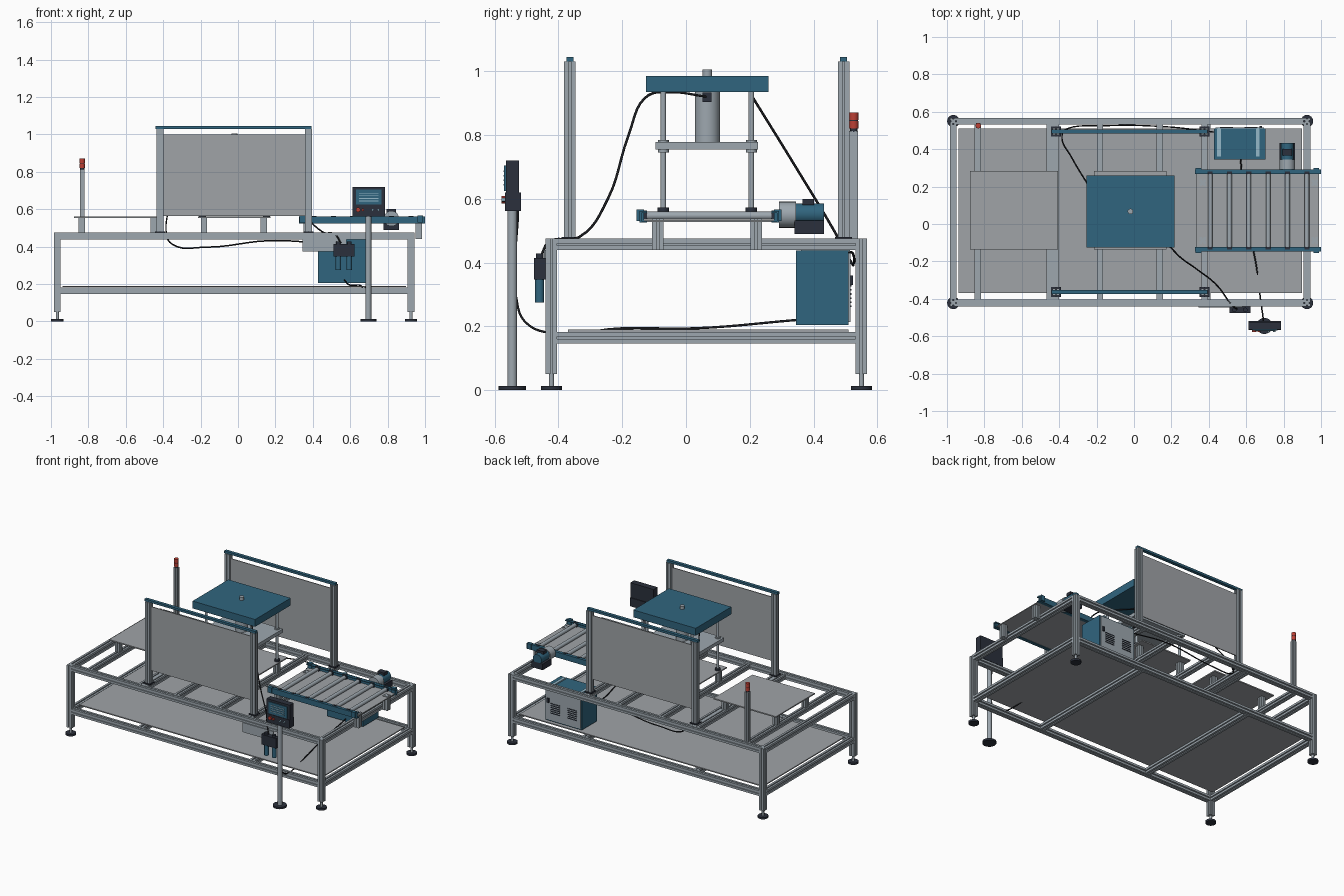
import bpy, bmesh
from math import pi
from mathutils import Vector

cube = bpy.data.objects.get("Cube")
if cube:
    bpy.data.objects.remove(cube, do_unlink=True)


def material(name, r, g, b):
    m = bpy.data.materials.new(name)
    m.use_nodes = True
    m.diffuse_color = (r, g, b, 1)
    m.node_tree.nodes["Principled BSDF"].inputs["Base Color"].default_value = (r, g, b, 1)
    return m


ALU = material("aluminium grey", .34, .39, .43)
SHEET = material("sheet grey", .35, .37, .39)
BLUE = material("steel blue", .03, .13, .21)
DARK = material("dark slate", .024, .03, .045)
BLACK = material("cable black", .012, .013, .016)
RED = material("signal red", .5, .05, .035)
PALE = material("pale blue", .3, .48, .58)


def finish(name, bm, mat, smooth=False):
    bmesh.ops.recalc_face_normals(bm, faces=bm.faces)
    me = bpy.data.meshes.new(name)
    bm.to_mesh(me)
    bm.free()
    me.materials.append(mat)
    ob = bpy.data.objects.new(name, me)
    bpy.context.collection.objects.link(ob)
    if smooth:
        bpy.ops.object.select_all(action='DESELECT')
        ob.select_set(True)
        bpy.context.view_layer.objects.active = ob
        bpy.ops.object.shade_smooth_by_angle()
    return ob


def box(name, x, y, z, mat):
    """Box from (low, high) ranges."""
    bm = bmesh.new()
    bmesh.ops.create_cube(bm, size=1)
    for v in bm.verts:
        v.co = [(r[0] + r[1]) / 2 + c * (r[1] - r[0]) for r, c in zip((x, y, z), v.co)]
    return finish(name, bm, mat)


def rod(name, a, b, r, mat, sides=24):
    """Cylinder between two points."""
    a, b = Vector(a), Vector(b)
    bm = bmesh.new()
    bmesh.ops.create_cone(bm, cap_ends=True, segments=sides, radius1=r, radius2=r, depth=(b - a).length)
    turn = (b - a).to_track_quat('Z', 'Y')
    for v in bm.verts:
        v.co = turn @ v.co + (a + b) / 2
    return finish(name, bm, mat, True)


def bar(name, a, b, size=.036):
    """Slotted aluminium extrusion between two points."""
    a, b = Vector(a), Vector(b)
    d = (b - a).normalized()
    u = Vector((0, 0, 1)) if abs(d.z) < .5 else Vector((1, 0, 0))
    w = d.cross(u)
    ring = []
    for k in range(4):
        for p, q in ((-1, -1), (-.2, -1), (-.2, -.65), (.2, -.65), (.2, -1)):
            for _ in range(k):
                p, q = -q, p
            ring.append((u * p + w * q) * size / 2)
    bm = bmesh.new()
    face = bm.faces.new([bm.verts.new(a + o) for o in ring])
    ext = bmesh.ops.extrude_face_region(bm, geom=[face])["geom"]
    bmesh.ops.translate(bm, verts=[g for g in ext if isinstance(g, bmesh.types.BMVert)], vec=b - a)
    bm.faces.ensure_lookup_table()
    if len([f for f in bm.faces if len(f.verts) > 4]) < 2:
        bm.faces.new(list(bm.verts)[:len(ring)])
    return finish(name, bm, ALU)


def cable(name, pts):
    cu = bpy.data.curves.new(name, 'CURVE')
    cu.dimensions = '3D'
    cu.bevel_depth = .004
    cu.bevel_resolution = 1
    cu.resolution_u = 6
    sp = cu.splines.new('BEZIER')
    sp.bezier_points.add(len(pts) - 1)
    for bp, p in zip(sp.bezier_points, pts):
        bp.co = p
        bp.handle_left_type = bp.handle_right_type = 'AUTO'
    cu.materials.append(BLACK)
    bpy.context.collection.objects.link(bpy.data.objects.new(name, cu))


X0, X1, Y0, Y1 = -.966, .925, -.422, .55
TOP, LOW = .457, .164

# Frame legs, feet and rails
for x in (X0, X1):
    for y in (Y0, Y1):
        bar("frame_leg", (x, y, .05), (x, y, .475))
        rod("foot_stem", (x, y, .01), (x, y, .052), .008, ALU)
        rod("foot_pad", (x, y, 0), (x, y, .013), .033, DARK)
    for z in (TOP, LOW):
        bar("end_rail", (x, Y0 + .018, z), (x, Y1 - .018, z))
for y in (Y0, Y1):
    for z in (TOP, LOW):
        bar("long_rail", (X0 + .018, y, z), (X1 - .018, y, z))
for x in (-.835, -.45, -.417, -.182, .138, .377):
    bar("top_crossbar", (x, Y0 + .018, TOP), (x, Y1 - .018, TOP), .033)
for x in (-.45, .39):
    bar("lower_crossbar", (x, Y0 + .018, LOW), (x, Y1 - .018, LOW))
box("lower_shelf", (-.937, .897), (-.37, .51), (.183, .19), SHEET)

# Guard screens on both sides
for y in (-.364, .494):
    for x in (-.417, .377):
        bar("guard_post", (x, y, .475), (x, y, 1.03))
        box("post_base", (x - .026, x + .026), (y - .026, y + .026), (.474, .48), DARK)
    box("guard_panel", (-.4, .36), (y - .003, y + .003), (.565, 1.0), SHEET)
    box("guard_cap", (-.442, .394), (y - .011, y + .011), (1.03, 1.045), BLUE)

# Infeed table and press bed
for name, x, legs in (("infeed_table", (-.877, -.406), (-.835, -.45)),
                      ("press_bed", (-.213, .175), (-.182, .138))):
    box(name, x, (-.135, .284), (.552, .56), SHEET)
    for lx in legs:
        for ly in (-.09, .22):
            bar(name + "_leg", (lx, ly, .475), (lx, ly, .552), .033)

# Press
PX, PY = -.019, .067
for x in (-.19, .152):
    for y in (-.071, .205):
        rod("guide_column", (x, y, .56), (x, y, .935), .009, ALU)
        rod("column_base", (x, y, .56), (x, y, .572), .018, DARK)
        rod("guide_bush", (x, y, .745), (x, y, .785), .017, ALU)
box("moving_plate", (-.22, .182), (-.096, .225), (.754, .778), ALU)
box("press_head", (-.254, .217), (-.126, .258), (.935, .985), BLUE)
rod("press_cylinder", (PX, PY, .778), (PX, PY, .935), .039, ALU, 32)
rod("press_rod", (PX, PY, .985), (PX, PY, 1.006), .015, ALU)
box("press_sensor", (.018, .045), (.052, .08), (.903, .933), DARK)

# Roller conveyor
for y, s in ((-.143, -1), (.288, 1)):
    box("conveyor_side", (.325, 1.0), (y - .003, y + .003), (.525, .562), BLUE)
    for z in (.525, .556):
        inner = sorted((y, y - s * .02))
        box("conveyor_flange", (.325, 1.0), inner, (z, z + .005), BLUE)
    for x in (.367, .967):
        ly = y + .055 if s < 0 else y - .068
        bar("conveyor_leg", (x, ly, .44), (x, ly, .538))
    for x in (.345, .975):
        box("side_bracket", (x - .015, x + .015), (y - .012, y + .012), (.53, .567), BLUE)
box("conveyor_bed", (.335, .99), (-.14, .285), (.528, .533), SHEET)
for i in range(6):
    x = .407 + i * .1035
    rod("roller", (x, -.138, .547), (x, .283, .547), .0125, ALU)
    for y in (-.135, .268):
        box("roller_bearing", (x - .014, x + .014), (y, y + .012), (.535, .563), DARK)

# Conveyor drive motor
rod("gearbox", (.82, .291, .55), (.82, .345, .55), .041, ALU)
rod("motor_body", (.82, .345, .553), (.82, .432, .553), .033, BLUE)
box("motor_terminal", (.795, .845), (.365, .402), (.58, .6), DARK)
box("motor_mount", (.778, .862), (.34, .432), (.49, .532), DARK)

# Control cabinet with back door, vents and hangers
box("cabinet", (.428, .703), (.345, .51), (.205, .438), BLUE)
box("cabinet_door", (.436, .695), (.51, .516), (.213, .43), ALU)
for i in range(6):
    z = .26 + i * .013
    for x in (.46, .59):
        box("cabinet_vent", (x, x + .07), (.514, .519), (z, z + .005), DARK)
box("cabinet_lock", (.67, .685), (.514, .523), (.33, .36), DARK)
for x in (.455, .662):
    box("cabinet_hanger", (x - .01, x + .01), (.36, .515), (.436, .446), PALE)

# Air service unit on the front rail
box("service_plate", (.345, .58), (-.446, -.439), (.375, .44), ALU)
box("service_block", (.51, .622), (-.477, -.44), (.347, .415), DARK)
for x in (.537, .595):
    rod("service_bowl", (x, -.459, .275), (x, -.459, .347), .0145, BLUE)
    rod("service_knob", (x, -.459, .415), (x, -.459, .428), .012, DARK)

# Operator stand
SX, SY = .697, -.545
rod("stand_base", (SX, SY, 0), (SX, SY, .013), .043, DARK, 32)
rod("stand_pole", (SX, SY, .01), (SX, SY, .58), .0155, ALU)
box("console", (.611, .786), (-.565, -.523), (.62, .72), DARK)
box("console_base", (.611, .786), (-.568, -.518), (.562, .62), DARK)
box("console_screen", (.63, .768), (-.57, -.564), (.625, .705), BLUE)
for i in range(4):
    z = .642 + i * .014
    box("screen_line", (.648, .75), (-.573, -.569), (z, z + .004), PALE)
for x, r, mat in ((.642, .012, RED), (.668, .007, RED), (.72, .006, PALE), (.75, .006, PALE)):
    rod("push_button", (x, -.578, .597), (x, -.566, .597), r, mat)

# Signal tower
bar("signal_pole", (-.833, .526, .475), (-.833, .526, .812), .026)
rod("signal_neck", (-.833, .526, .81), (-.833, .526, .82), .011, DARK)
for z in (.82, .847):
    rod("signal_lamp", (-.833, .526, z), (-.833, .526, z + .024), .0145, RED)
rod("signal_band", (-.833, .526, .843), (-.833, .526, .848), .013, DARK)

# Cables
cable("press_cable", [(-.24, .2, .933), (-.33, .35, .69), (-.385, .47, .49), (-.355, .51, .415),
                      (-.17, .525, .397), (.17, .52, .432), (.44, .49, .42)])
cable("sensor_cable", [(.04, .066, .92), (.12, -.05, .934), (.2, -.13, .915), (.25, -.18, .8),
                       (.34, -.245, .6), (.45, -.335, .48), (.52, -.43, .465), (.55, -.455, .42)])
cable("stand_cable", [(.69, -.525, .6), (.69, -.527, .26), (.69, -.5, .21), (.68, -.43, .18),
                      (.65, -.2, .194), (.6, .03, .194), (.57, .346, .22)])
